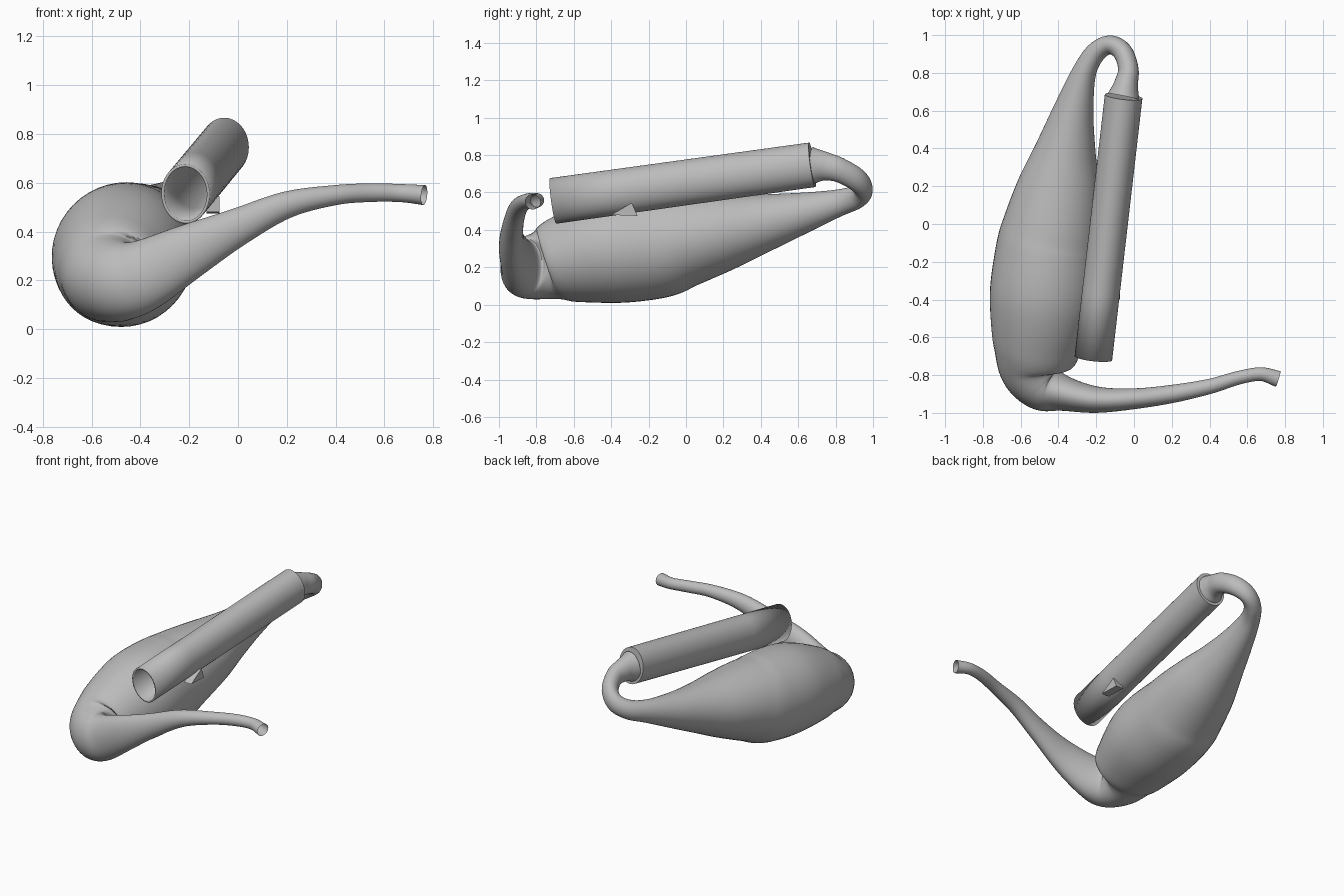
import bpy
import bmesh
import math
from mathutils import Vector

cube = bpy.data.objects.get("Cube")
if cube:
    bpy.data.objects.remove(cube, do_unlink=True)

steel = bpy.data.materials.new("grey_steel")
steel.use_nodes = True
steel.diffuse_color = (0.5, 0.5, 0.5, 1)
steel.node_tree.nodes["Principled BSDF"].inputs["Base Color"].default_value = (0.5, 0.5, 0.5, 1)


def make_object(name, bm, angle=40):
    bmesh.ops.recalc_face_normals(bm, faces=bm.faces)
    mesh = bpy.data.meshes.new(name)
    bm.to_mesh(mesh)
    bm.free()
    mesh.materials.append(steel)
    obj = bpy.data.objects.new(name, mesh)
    bpy.context.collection.objects.link(obj)
    bpy.ops.object.select_all(action="DESELECT")
    obj.select_set(True)
    bpy.context.view_layer.objects.active = obj
    bpy.ops.object.shade_smooth_by_angle(angle=math.radians(angle))
    return obj


def smooth_stations(stations, steps):
    """Catmull-Rom interpolation of (x, y, z, half width, half height)."""
    pts = [Vector(s) for s in stations]
    pts = [pts[0] * 2 - pts[1]] + pts + [pts[-1] * 2 - pts[-2]]
    out = []
    for a, b, c, d in zip(pts, pts[1:], pts[2:], pts[3:]):
        for i in range(steps):
            t = i / steps
            out.append(b + (c - a) * (t / 2) + (a * 2 - b * 5 + c * 4 - d) * (t * t / 2)
                       + (b * 3 - a - c * 3 + d) * (t ** 3 / 2))
    return out + [pts[-2]]


def loft(name, stations, steps=8, sides=48, cap_end=False):
    """Sweep an oval section along a path of stations."""
    path = smooth_stations(stations, steps)
    bm = bmesh.new()
    rings = []
    for i, p in enumerate(path):
        ahead, behind = path[min(i + 1, len(path) - 1)], path[max(i - 1, 0)]
        tangent = Vector((ahead - behind)[:3]).normalized()
        side = tangent.cross(Vector((0, 0, 1))).normalized()
        up = side.cross(tangent)
        ring = []
        for k in range(sides):
            ang = math.tau * k / sides
            ring.append(bm.verts.new(Vector(p[:3]) + side * (p[3] * math.cos(ang))
                                     + up * (p[4] * math.sin(ang))))
        rings.append(ring)
    for r, s in zip(rings, rings[1:]):
        for k in range(sides):
            n = (k + 1) % sides
            bm.faces.new((r[k], r[n], s[n], s[k]))
    if cap_end:
        bm.faces.new(rings[-1])
    return make_object(name, bm)


# Header pipe flaring round the bend into the chamber, then the return bend
loft("expansion_chamber", [
    (.763, -.82, .55, .043, .041),
    (.67, -.795, .558, .036, .037),
    (.55, -.815, .56, .036, .038),
    (.4, -.86, .55, .04, .041),
    (.2, -.9, .51, .048, .055),
    (0, -.925, .42, .055, .077),
    (-.2, -.93, .32, .07, .112),
    (-.38, -.895, .225, .095, .145),
    (-.47, -.86, .2, .14, .165),
    (-.525, -.77, .21, .185, .185),
    (-.515, -.65, .245, .235, .235),
    (-.48, -.4, .295, .285, .288),
    (-.455, -.15, .32, .278, .285),
    (-.43, 0, .35, .26, .255),
    (-.395, .2, .39, .22, .21),
    (-.36, .4, .435, .16, .16),
    (-.32, .6, .485, .108, .115),
    (-.265, .8, .54, .065, .075),
    (-.2, .91, .575, .054, .063),
    (-.125, .948, .617, .05, .06),
    (-.06, .91, .67, .052, .062),
    (-.03, .82, .72, .054, .066),
    (-.042, .74, .74, .064, .078),
    (-.055, .675, .743, .085, .1)])

# Silencer can, open at the front and capped at the rear
can = loft("silencer", [(-.215, -.71, .555, .1, .123),
                        (-.055, .675, .748, .1, .12)], steps=4, cap_end=True)
wall = can.modifiers.new("wall", "SOLIDIFY")
wall.thickness = .012
wall.offset = -1

# Small mounting wedge under the silencer
bm = bmesh.new()
outline = [(-.4, .48), (-.26, .475), (-.29, .545)]
near, far = [[bm.verts.new((x, y, z)) for y, z in outline] for x in (-.075, -.13)]
bm.faces.new(near)
bm.faces.new(far[::-1])
for i in range(3):
    j = (i + 1) % 3
    bm.faces.new((near[i], near[j], far[j], far[i]))
make_object("mounting_wedge", bm, 20)
